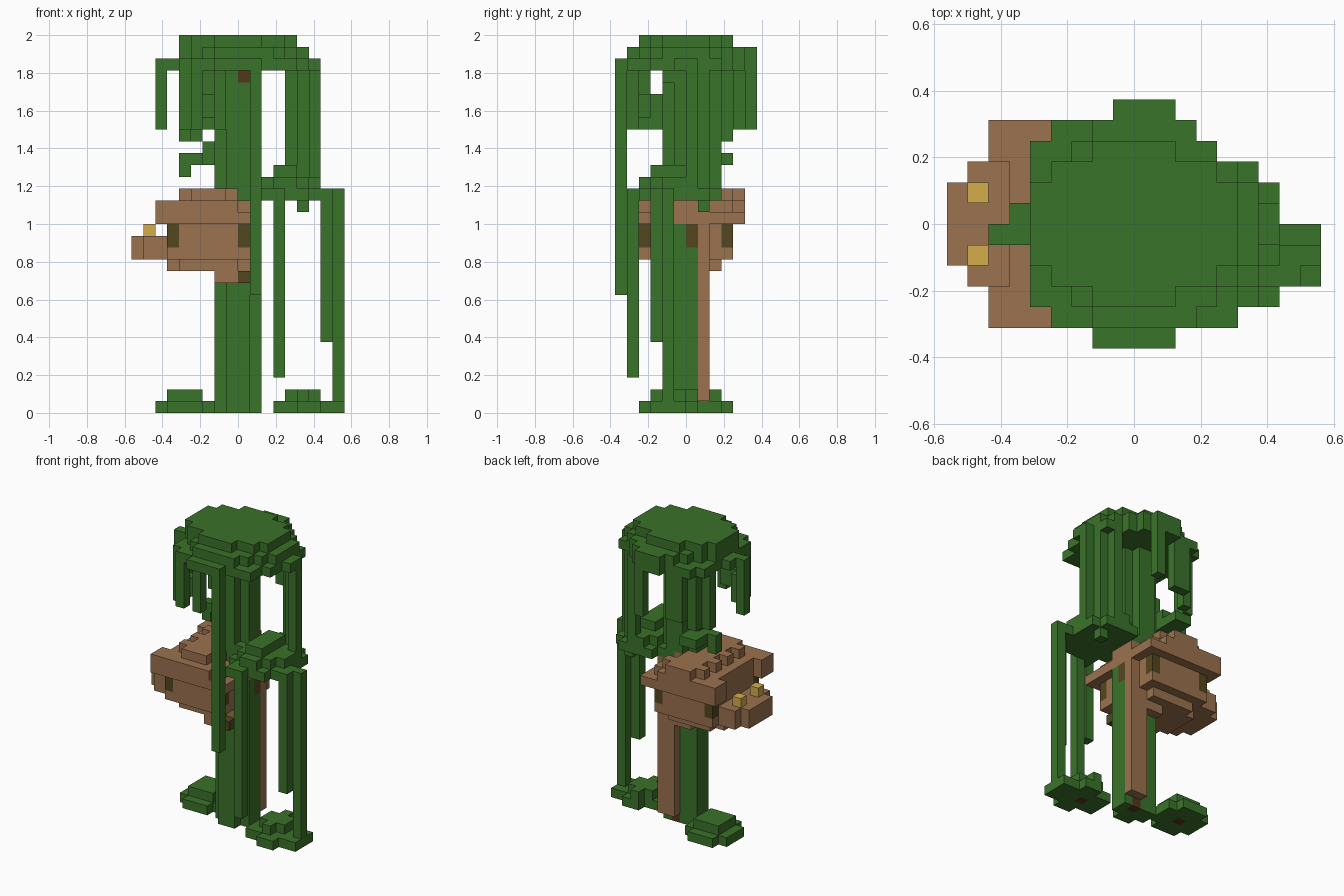
import bpy
import bmesh
from mathutils import Vector

UNIT = 1 / 16
cube = bpy.data.objects.get("Cube")
if cube:
    bpy.data.objects.remove(cube)


def linear(v):
    v /= 255
    return v / 12.92 if v <= 0.04045 else ((v + 0.055) / 1.055) ** 2.4


def material(name, *rgb):
    m = bpy.data.materials.new(name)
    m.use_nodes = True
    col = (*[linear(c) for c in rgb], 1)
    m.diffuse_color = col
    bsdf = m.node_tree.nodes["Principled BSDF"]
    bsdf.inputs["Base Color"].default_value = col
    bsdf.inputs["Roughness"].default_value = 1
    return m


green = material("leaf green", 58, 115, 42)
brown = material("wood brown", 155, 114, 78)
gold = material("lantern gold", 212, 174, 76)
dark = material("dark olive", 84, 71, 30)
umber = material("dark umber", 82, 56, 26)

cells = {}   # grid cell -> part name
parts = {}   # part name -> material


def box(name, mat, xs, ys, zs):
    parts[name] = mat
    for x in range(*xs):
        for y in range(*ys):
            for z in range(*zs):
                cells[x, y, z] = name


def vine(name, x, y, z0, z1):
    box(name, green, (x, x + 1), (y, y + 1), (z0, z1))


def disc(name, mat, xs, ys, zs, power=2.4):
    """Rounded slab filling the given rectangle."""
    cx, cy = sum(xs) / 2, sum(ys) / 2
    rx, ry = (xs[1] - xs[0]) / 2, (ys[1] - ys[0]) / 2
    for x in range(*xs):
        for y in range(*ys):
            u, v = abs(x + .5 - cx) / rx, abs(y + .5 - cy) / ry
            if u ** power + v ** power <= 1:
                box(name, mat, (x, x + 1), (y, y + 1), zs)


# trunk with a cross-shaped section and a bare wood strip at the back
box("trunk", green, (-2, 2), (-1, 1), (0, 30))
box("trunk", green, (-1, 1), (-2, -1), (0, 30))
box("trunk", green, (-1, 1), (1, 2), (18, 30))
box("trunk", green, (1, 2), (-2, -1), (28, 30))
box("trunk_wood", brown, (0, 2), (1, 2), (1, 16))

# canopy, widest in the lowest layer
disc("canopy", green, (-5, 5), (-4, 4), (31, 32), 2)
disc("canopy", green, (-5, 6), (-5, 5), (30, 31), 1.9)
rows = ((-2, 2), (-4, 5), (-5, 5), (-5, 6), (-5, 6), (-7, 7),
        (-6, 7), (-5, 6), (-5, 6), (-5, 4), (-4, 3), (-1, 2))
for i, xs in enumerate(rows):
    box("canopy", green, xs, (i - 6, i - 5), (29, 30))
box("canopy", green, (-1, 2), (5, 6), (30, 31))

# vines hanging from the canopy
for x, y, z in ((1, 5, 24), (-2, 4, 24), (-3, 4, 24), (-4, 3, 23),
                (-5, 2, 23), (-7, -1, 24), (-4, -5, 24), (-5, -4, 24),
                (-2, -5, 24), (1, -6, 10), (6, 0, 19), (5, 1, 19), (4, 2, 19)):
    vine("hanging_vines", x, y, z, 30)
box("hanging_vines", green, (-4, -2), (-4, -3), (25, 27))
vine("hanging_vines", -5, -3, 24, 27)

# side branch on the right
box("small_branch", green, (-3, -2), (0, 2), (21, 23))
box("small_branch", green, (-5, -2), (1, 2), (21, 22))
box("small_branch", green, (-4, -2), (2, 4), (21, 22))
vine("small_branch", -5, 1, 20, 22)

# leafy shelf on the left with its own vines
disc("leaf_shelf", green, (1, 7), (-4, 3), (18, 19), 2.2)
box("leaf_shelf", green, (2, 4), (-5, -3), (18, 19))
disc("leaf_shelf", green, (1, 7), (-4, 3), (19, 20), 1.8)
box("leaf_shelf", green, (3, 5), (-3, 1), (20, 21))
vine("leaf_shelf", 5, 1, 17, 18)
for x, y, z in ((7, -3, 6), (8, -2, 1), (3, -5, 3), (7, -2, 18)):
    vine("shelf_vines", x, y, z, 19)

# ground bushes
disc("right_bush", green, (-7, -2), (-1, 4), (0, 1), 2)
disc("right_bush", green, (-6, -3), (0, 3), (1, 2), 3)
disc("left_bush", green, (3, 9), (-4, 1), (0, 1), 1.6)
box("left_bush", green, (4, 7), (-2, 0), (1, 2))
box("left_bush", green, (5, 6), (-3, 1), (1, 2))
for x, y in ((-5, 1), (5, -2), (0, 0)):
    box("root_cores", umber, (x, x + 1), (y, y + 1), (0, 1))
box("knot", umber, (0, 1), (-2, -1), (28, 29))

# round hut wrapped over the trunk's right side
disc("hut_wall", brown, (-6, 1), (-4, 4), (13, 16), 5)
disc("hut_wall", brown, (-6, 1), (-3, 3), (12, 13), 3)
box("hut_wall", brown, (-2, 1), (-3, 2), (11, 12))
box("hut_bracket", dark, (0, 1), (-3, -2), (11, 12))
for x in (-6, 0):
    for y in (-4, 3):
        box("corner_windows", dark, (x, x + 1), (y, y + 1), (14, 16))
        box("hut_wall", brown, (x, x + 1), (y, y + 1), (13, 14))
box("doorway", dark, (1, 2), (0, 1), (14, 16))

# stepped ridge roof with a thin left eave and notched right corners
box("roof", brown, (-6, 2), (-5, 5), (16, 17))
box("roof", brown, (-6, 1), (-4, 4), (17, 18))
box("roof", brown, (1, 2), (-1, 2), (17, 18))
for ys in ((-5, -3), (3, 5)):
    box("roof", brown, (-7, -6), ys, (16, 18))
    box("roof", brown, (-6, 0), ys, (17, 18))
box("roof", brown, (-4, -1), (-4, 5), (18, 19))
for y in range(-3, 4, 2):
    box("roof", brown, (-5, 0), (y, y + 1), (18, 19))

# porch with two lanterns
box("porch", brown, (-9, -6), (-2, 2), (13, 15))
box("porch", brown, (-8, -6), (-3, 3), (13, 15))
for y in (-2, 1):
    box("lanterns", gold, (-8, -7), (y, y + 1), (15, 16))

# build one mesh per part from the exposed cell sides
for name, mat in parts.items():
    bm = bmesh.new()
    for cell, owner in cells.items():
        if owner != name:
            continue
        for axis in range(3):
            for sign in (-1, 1):
                n = Vector((0, 0, 0))
                n[axis] = sign
                if tuple(int(c + d) for c, d in zip(cell, n)) in cells:
                    continue
                a, b = Vector((0, 0, 0)), Vector((0, 0, 0))
                a[(axis + 1) % 3] = b[(axis + 2) % 3] = .5
                if sign < 0:
                    a, b = b, a
                mid = Vector(cell) + Vector((.5, .5, .5)) + n / 2
                bm.faces.new([bm.verts.new((mid + p) * UNIT)
                              for p in (-a - b, a - b, a + b, b - a)])
    bmesh.ops.remove_doubles(bm, verts=bm.verts[:], dist=UNIT / 100)
    bmesh.ops.dissolve_limit(bm, angle_limit=.01, verts=bm.verts[:], edges=bm.edges[:])
    mesh = bpy.data.meshes.new(name)
    bm.to_mesh(mesh)
    bm.free()
    mesh.materials.append(mat)
    bpy.context.scene.collection.objects.link(bpy.data.objects.new(name, mesh))
